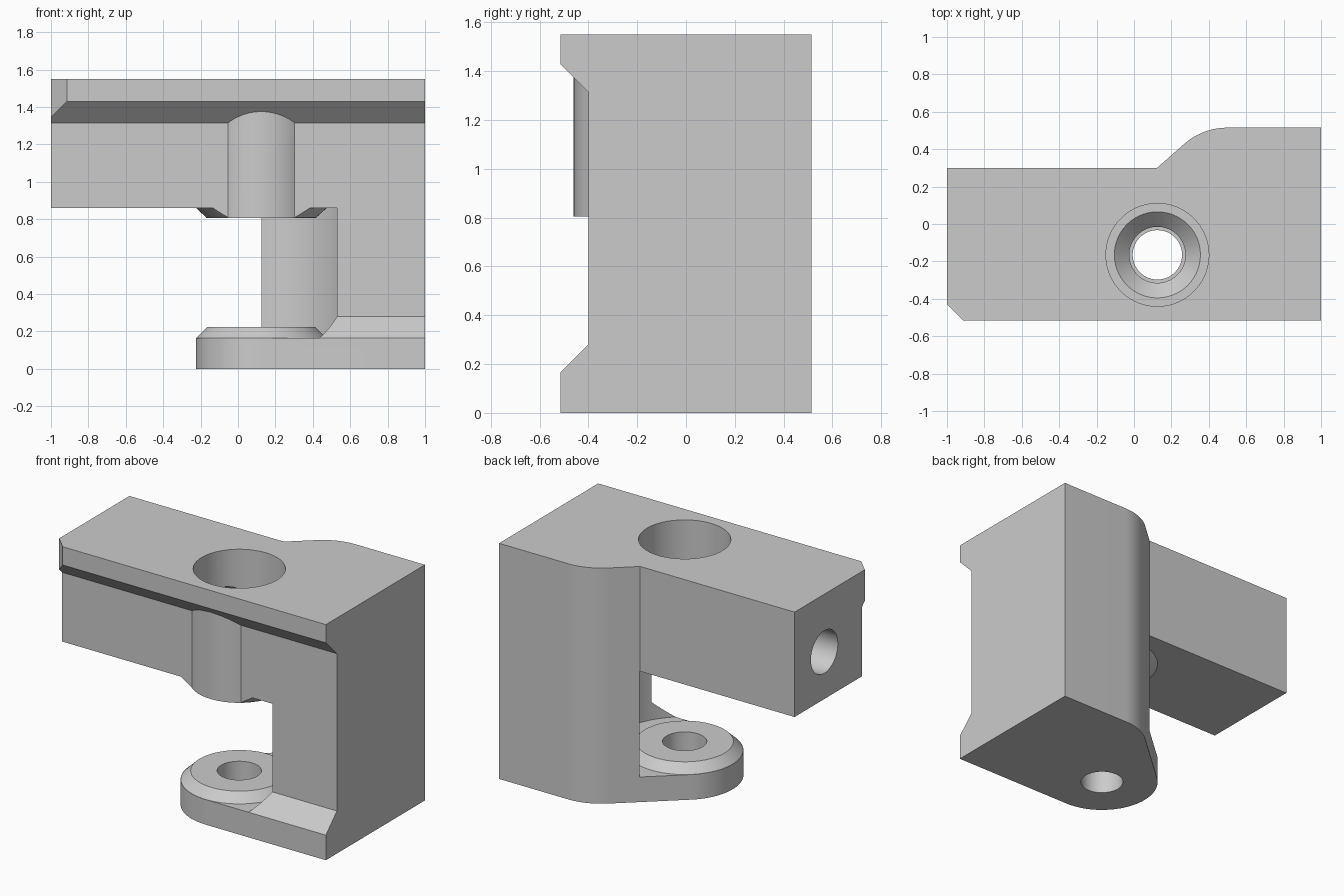
import bpy, bmesh, math
from mathutils import Matrix, Vector

cube = bpy.data.objects.get("Cube")
if cube:
    bpy.data.objects.remove(cube, do_unlink=True)

grey = bpy.data.materials.new("light_grey")
grey.use_nodes = True
colour = (0.6, 0.6, 0.6, 1)
grey.diffuse_color = colour
grey.node_tree.nodes["Principled BSDF"].inputs["Base Color"].default_value = colour

AX, AY = 0.125, -0.165      # vertical bore axis
FRONT, BACK, TOP = -0.515, 0.515, 1.55
ARM_BOTTOM, PLATE_TOP = 0.86, 0.165
SEGMENTS = 96


def finish(name, bm):
    bmesh.ops.recalc_face_normals(bm, faces=bm.faces)
    mesh = bpy.data.meshes.new(name)
    bm.to_mesh(mesh)
    bm.free()
    mesh.materials.append(grey)
    ob = bpy.data.objects.new(name, mesh)
    bpy.context.collection.objects.link(ob)
    return ob


def prism(name, outline, start, end, axis="z"):
    """Extrude an outline along z (x, y points) or along x (y, z points)."""
    bm = bmesh.new()
    place = (lambda a, b: (a, b, start)) if axis == "z" else (lambda a, b: (start, a, b))
    face = bm.faces.new([bm.verts.new(place(a, b)) for a, b in outline])
    length = end - start
    move = Vector((0, 0, length)) if axis == "z" else Vector((length, 0, 0))
    grown = bmesh.ops.extrude_face_region(bm, geom=[face], use_keep_orig=True)
    verts = [g for g in grown["geom"] if isinstance(g, bmesh.types.BMVert)]
    bmesh.ops.translate(bm, verts=verts, vec=move)
    return finish(name, bm)


def turned(name, profile):
    """Solid of revolution about the bore axis from (radius, height) points."""
    bm = bmesh.new()
    rings = []
    for r, z in profile:
        angles = [math.tau * i / SEGMENTS for i in range(SEGMENTS)]
        rings.append([bm.verts.new((AX + r * math.cos(a), AY + r * math.sin(a), z))
                      for a in angles])
    for low, high in zip(rings, rings[1:]):
        for i in range(SEGMENTS):
            j = (i + 1) % SEGMENTS
            bm.faces.new((low[i], low[j], high[j], high[i]))
    bm.faces.new(rings[0])
    bm.faces.new(rings[-1])
    return finish(name, bm)


def arc(cx, cy, r, start, end, steps):
    return [(cx + r * math.cos(start + (end - start) * i / steps),
             cy + r * math.sin(start + (end - start) * i / steps))
            for i in range(steps + 1)]


def combine(target, other, operation):
    mod = target.modifiers.new(operation.lower(), "BOOLEAN")
    mod.operation = operation
    mod.solver = "EXACT"
    mod.object = other
    bpy.context.view_layer.objects.active = target
    bpy.ops.object.modifier_apply(modifier=mod.name)
    bpy.data.objects.remove(other, do_unlink=True)


# Column and foot share one plan: round nose, tangent flank, curved shoulder
nose_r, shoulder_r = 0.35, 0.35
flank = math.radians(131.4)
nx, ny = math.cos(flank), math.sin(flank)
shoulder_y = BACK - shoulder_r
shoulder_x = AX - (shoulder_y - AY) * ny / nx
plan = [(1, FRONT), (1, BACK)]
plan += arc(shoulder_x, shoulder_y, shoulder_r, math.pi / 2, flank, 16)
plan += arc(AX, AY, nose_r, flank, 1.5 * math.pi, 40)
body = prism("bracket_body", plan, 0, TOP)

# Round clearance between the foot and the arm
combine(body, turned("clearance", [(0.468, PLATE_TOP), (0.468, ARM_BOTTOM)]), "DIFFERENCE")

# Upper arm
arm = [(-1, 0.3), (-1, -0.43), (-0.915, FRONT), (1, FRONT), (1, 0.3)]
combine(body, prism("arm", arm, ARM_BOTTOM, TOP), "UNION")

# Bevelled boss below the arm
combine(body, turned("arm_boss", [(0.29, 0.805), (0.35, ARM_BOTTOM), (0.35, 1.0)]), "UNION")

# Front recess with sloping ends
slope = 0.115
recess = [(-0.6, 0.08), (FRONT + slope, PLATE_TOP + slope),
          (FRONT + slope, 1.315), (-0.6, 1.515)]
combine(body, prism("recess", recess, -1.2, 1.2, "x"), "DIFFERENCE")

# Round bulge around the bore, and bevelled pad on the foot
combine(body, turned("bulge", [(0.295, 0.805), (0.295, 1.4)]), "UNION")
combine(body, turned("foot_pad", [(0.348, 0.1), (0.348, PLATE_TOP), (0.29, 0.222)]), "UNION")

# Stepped bore through the arm, and the foot hole
bore = [(0.15, 0.7), (0.15, 0.86), (0.165, 0.875), (0.23, 0.94), (0.275, 0.94), (0.275, 1.7)]
combine(body, turned("bore", bore), "DIFFERENCE")
combine(body, turned("foot_hole", [(0.132, -0.1), (0.132, 0.4)]), "DIFFERENCE")

# Cross hole from the arm's end into the bore
cross = prism("cross_hole", arc(-0.01, 1.17, 0.14, 0, math.tau * 63 / 64, 63), -1.2, 0.0, "x")
combine(body, cross, "DIFFERENCE")

# Smooth round walls, keep edges sharp
bpy.ops.object.select_all(action="DESELECT")
body.select_set(True)
bpy.context.view_layer.objects.active = body
bpy.ops.object.shade_smooth_by_angle(angle=math.radians(25))
